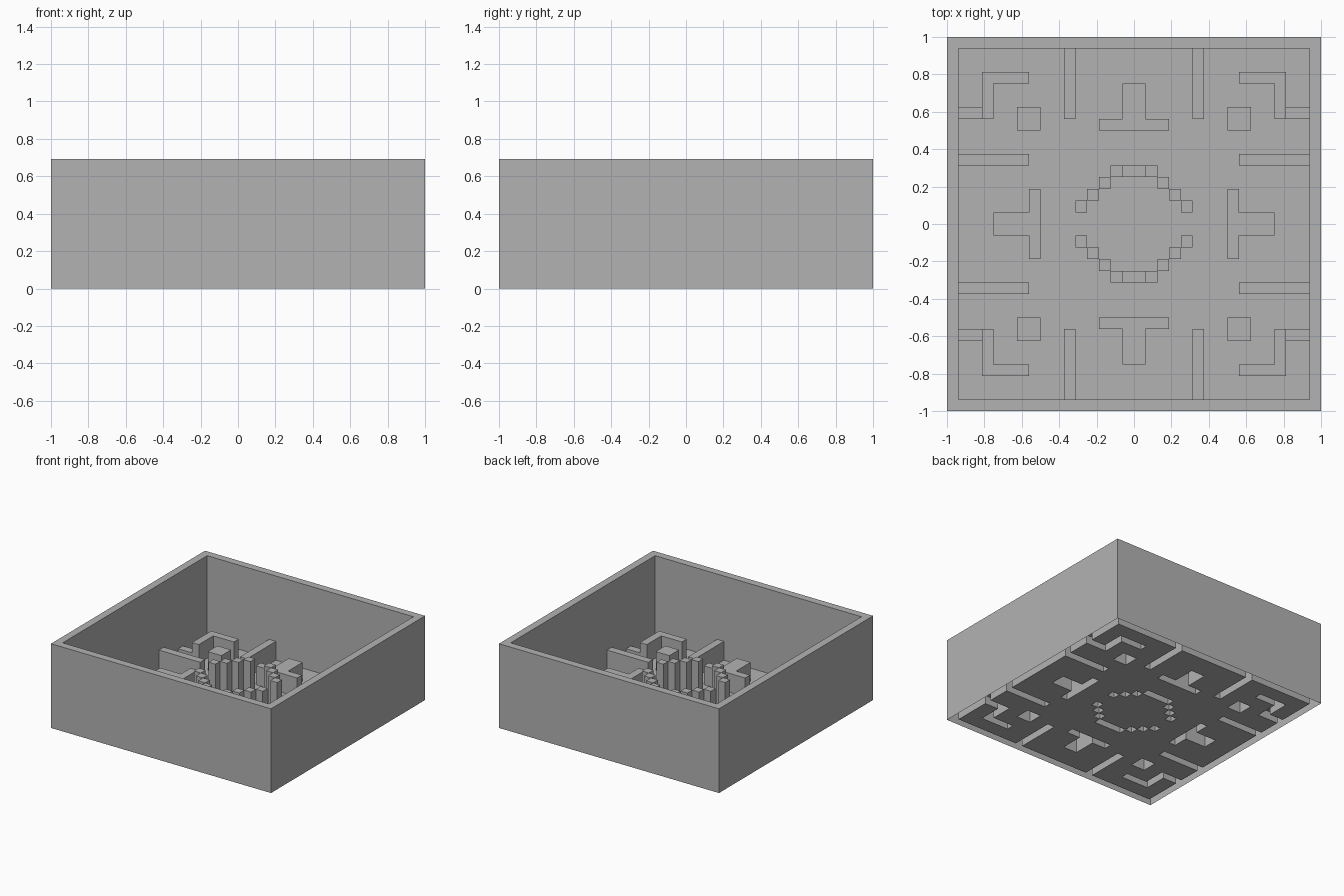
import bpy
import bmesh

cube = bpy.data.objects.get("Cube")
if cube:
    bpy.data.objects.remove(cube, do_unlink=True)

HALF = 16            # cells from the centre to the outside
CELL = 1 / HALF
BLOCK = 0.155        # height of the raised blocks

# Each part: height and rectangles (x0, x1, y0, y1) of one quarter, in cells
PARTS = {
    "outer_wall": (0.692, [(15, 16, 0, 16), (0, 16, 15, 16)]),
    "corner_angles": (BLOCK, [(12, 13, 9, 13), (9, 13, 12, 13)]),
    "corner_links": (0.07, [(13, 15, 9, 10)]),
    "wall_fins": (BLOCK, [(9, 15, 5, 6), (5, 6, 9, 15)]),
    "square_posts": (BLOCK, [(8, 10, 8, 10)]),
    "tee_blocks": (BLOCK, [(0, 3, 8, 9), (0, 1, 9, 12), (8, 9, 0, 3), (9, 12, 0, 1)]),
    "ring_columns": (0.318, [(5 - i, 6 - i, i, i + 1) for i in range(1, 5)]),
    "ring_sills": (0.07, [(0, 1, 4, 5)]),
}

stone = bpy.data.materials.new("grey_stone")
stone.use_nodes = True
colour = (0.45, 0.45, 0.45, 1)
stone.diffuse_color = colour
stone.node_tree.nodes["Principled BSDF"].inputs["Base Color"].default_value = colour


def mirrored_cells(rects):
    """Cells of the quarter rectangles, mirrored over both axes."""
    cells = set()
    for x0, x1, y0, y1 in rects:
        for x in range(x0, x1):
            for y in range(y0, y1):
                cells |= {(i, j) for i in (x, -1 - x) for j in (y, -1 - y)}
    return cells


def build(name, cells, heights):
    """Open-bottomed shell: a top per cell and sides down to lower neighbours."""
    bm = bmesh.new()

    def quad(points):
        bm.faces.new([bm.verts.new((x * CELL, y * CELL, z)) for x, y, z in points])

    for x, y in cells:
        top = heights[x, y]
        ring = [(x, y), (x + 1, y), (x + 1, y + 1), (x, y + 1)]
        quad([(*p, top) for p in ring])
        for k, (dx, dy) in enumerate([(0, -1), (1, 0), (0, 1), (-1, 0)]):
            low = heights.get((x + dx, y + dy), 0)
            if low < top:
                a, b = ring[k], ring[(k + 1) % 4]
                quad([(*a, low), (*b, low), (*b, top), (*a, top)])
    bmesh.ops.remove_doubles(bm, verts=bm.verts, dist=0.0001)
    bmesh.ops.dissolve_limit(bm, angle_limit=0.01, verts=bm.verts, edges=bm.edges)
    mesh = bpy.data.meshes.new(name)
    bm.to_mesh(mesh)
    bm.free()
    mesh.materials.append(stone)
    bpy.context.collection.objects.link(bpy.data.objects.new(name, mesh))


# Height of every cell, with the floor filling what is left
span = range(-HALF, HALF)
heights = {(x, y): 0 for x in span for y in span}
footprints = {}
for name, (height, rects) in PARTS.items():
    footprints[name] = mirrored_cells(rects)
    heights.update({cell: height for cell in footprints[name]})
footprints["floor"] = {cell for cell, height in heights.items() if height == 0}

for name, cells in footprints.items():
    build(name, cells, heights)
